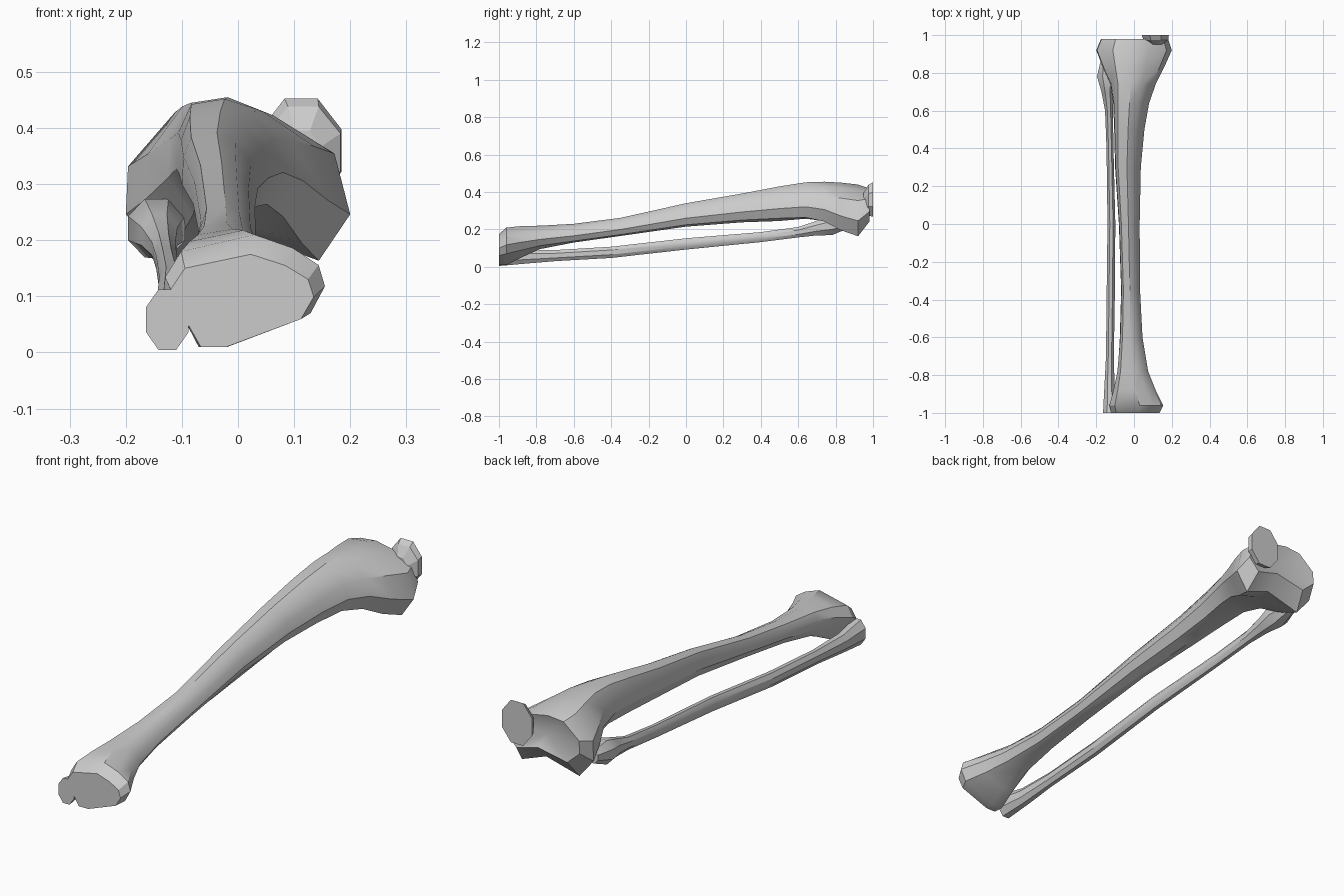
import bpy, bmesh, math

cube = bpy.data.objects.get("Cube")
if cube:
    bpy.data.objects.remove(cube, do_unlink=True)

bone = bpy.data.materials.new("bone_grey")
bone.use_nodes = True
colour = (0.6, 0.6, 0.6, 1)
bone.diffuse_color = colour
bone.node_tree.nodes["Principled BSDF"].inputs["Base Color"].default_value = colour

# Unit cross-sections (across, up), clockwise from the upper outer corner
SHAFT = [(.12, .95), (.46, 1), (.7, .88), (.9, .62), (1, .36),
         (.85, .08), (.5, 0), (.2, .1), (0, .4), (.02, .72)]
HEAD = [(.22, .96), (.43, 1), (.7, .9), (.93, .7), (1, .32),
        (.86, .03), (.57, .18), (.17, .03), (0, .32), (.01, .62)]
ANKLE = [(.1, .85), (.56, 1), (.8, .88), (.96, .73), (1, .54),
         (.91, .3), (.39, 0), (.21, 0), (.1, .3), (0, .62)]
ROUND = [(.5 + .5 * math.sin(a), .5 + .5 * math.cos(a))
         for a in (math.tau * (i + .5) / 8 for i in range(8))]


def blend(first, second, t):
    return [(a + (c - a) * t, b + (d - b) * t) for (a, b), (c, d) in zip(first, second)]


def loft(name, stations, angle, dish=0):
    """Skin sections given as (y, left, right, bottom, top, profile)."""
    bm = bmesh.new()
    rings = []
    for y, x0, x1, z0, z1, profile in stations:
        rings.append([bm.verts.new((x0 + u * (x1 - x0), y, z0 + v * (z1 - z0)))
                      for u, v in profile])
    for low, high in zip(rings, rings[1:]):
        for i in range(len(low)):
            j = (i + 1) % len(low)
            bm.faces.new((low[i], low[j], high[j], high[i]))
    bm.faces.new(rings[0])
    end = bm.faces.new(rings[-1])
    if dish:
        centre = bmesh.ops.poke(bm, faces=[end])["verts"][0]
        centre.co.y -= dish
    bmesh.ops.recalc_face_normals(bm, faces=bm.faces)
    mesh = bpy.data.meshes.new(name)
    bm.to_mesh(mesh)
    bm.free()
    mesh.materials.append(bone)
    obj = bpy.data.objects.new(name, mesh)
    bpy.context.collection.objects.link(obj)
    bpy.ops.object.select_all(action="DESELECT")
    obj.select_set(True)
    bpy.context.view_layer.objects.active = obj
    bpy.ops.object.shade_smooth_by_angle(angle=math.radians(angle))
    return obj


# Large shin bone: flared ankle end, three-sided shaft, broad knee end
loft("shin_bone", [
    (-1, -.12, .135, .01, .175, ANKLE),
    (-.96, -.13, .155, .01, .21, ANKLE),
    (-.88, -.11, .115, .05, .218, blend(ANKLE, SHAFT, .3)),
    (-.78, -.09, .075, .095, .22, blend(ANKLE, SHAFT, .7)),
    (-.6, -.075, .045, .13, .23, SHAFT),
    (-.35, -.068, .032, .165, .262, SHAFT),
    (0, -.08, .03, .215, .34, SHAFT),
    (.3, -.1, .036, .238, .392, SHAFT),
    (.5, -.105, .055, .245, .43, SHAFT),
    (.64, -.11, .08, .25, .452, blend(SHAFT, HEAD, .2)),
    (.74, -.125, .115, .23, .455, blend(SHAFT, HEAD, .5)),
    (.83, -.165, .16, .185, .45, blend(SHAFT, HEAD, .85)),
    (.92, -.2, .2, .155, .44, HEAD),
    (.98, -.175, .18, .235, .42, HEAD),
], 30, dish=.03)

# Thin outer bone beside the shin
loft("outer_bone", [
    (-1, -.167, -.085, 0, .117, ROUND),
    (-.88, -.16, -.1, .012, .095, ROUND),
    (-.7, -.15, -.105, .028, .092, ROUND),
    (-.4, -.147, -.1, .045, .11, ROUND),
    (0, -.142, -.097, .09, .155, ROUND),
    (.4, -.147, -.107, .13, .188, ROUND),
    (.6, -.155, -.11, .155, .215, ROUND),
    (.7, -.175, -.105, .165, .25, ROUND),
    (.78, -.2, -.09, .165, .278, ROUND),
    (.86, -.18, -.12, .2, .262, ROUND),
], 35)

# Flat oval cap at the knee end
loft("knee_cap", [
    (.95, .08, .15, .29, .4, ROUND),
    (.975, .045, .188, .268, .445, ROUND),
    (1, .035, .19, .26, .46, ROUND),
], 20)
